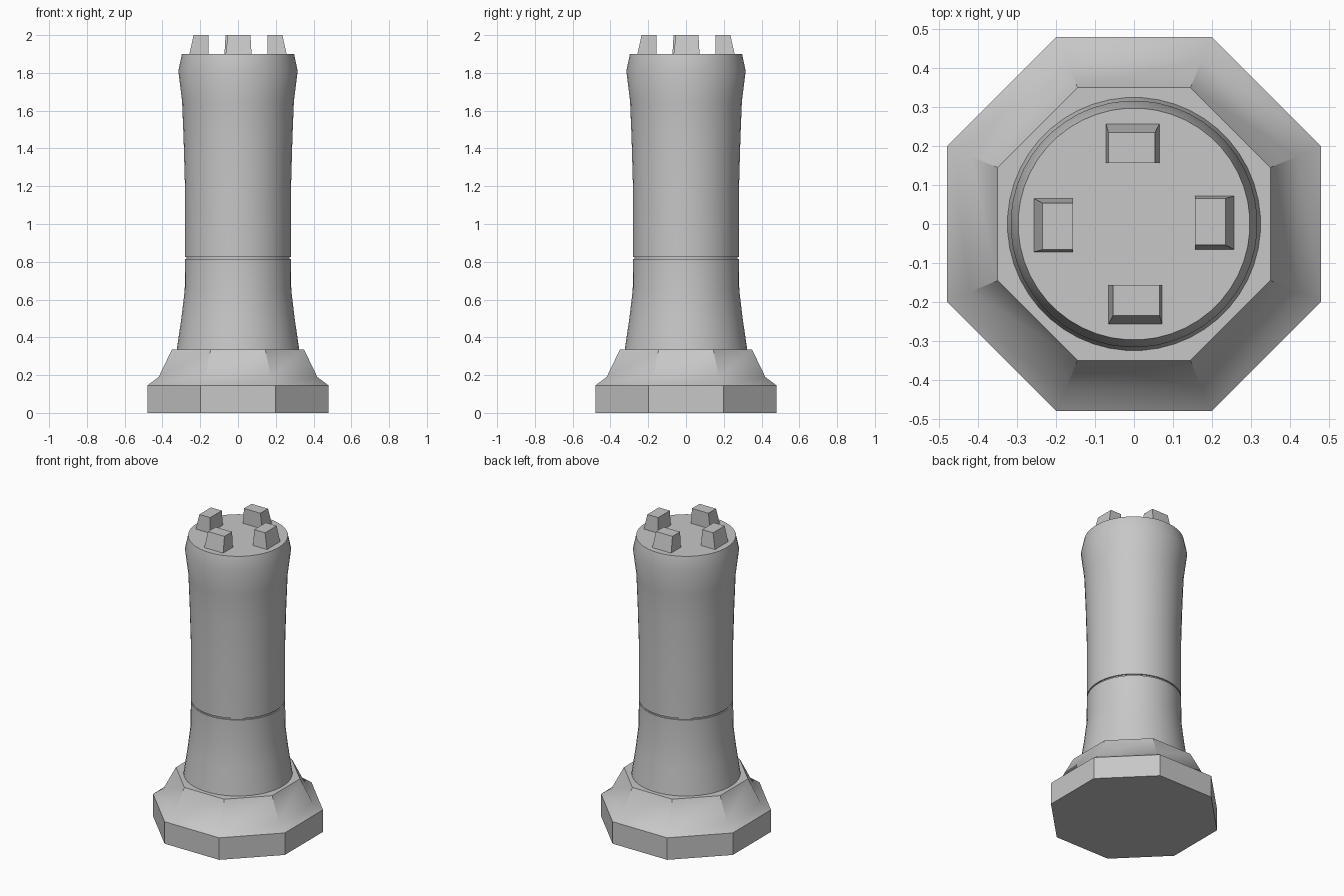
import bpy
import bmesh
from math import cos, sin, pi, radians

cube = bpy.data.objects.get("Cube")
if cube:
    bpy.data.objects.remove(cube, do_unlink=True)

# One plain stone colour
stone = bpy.data.materials.new("stone_grey")
stone.use_nodes = True
COLOUR = (0.57, 0.57, 0.57, 1)
stone.diffuse_color = COLOUR
stone.node_tree.nodes["Principled BSDF"].inputs["Base Color"].default_value = COLOUR


def finish(name, bm):
    bmesh.ops.recalc_face_normals(bm, faces=bm.faces)
    mesh = bpy.data.meshes.new(name)
    bm.to_mesh(mesh)
    bm.free()
    mesh.materials.append(stone)
    obj = bpy.data.objects.new(name, mesh)
    bpy.context.collection.objects.link(obj)
    bpy.ops.object.select_all(action="DESELECT")
    obj.select_set(True)
    bpy.context.view_layer.objects.active = obj
    bpy.ops.object.shade_smooth_by_angle(angle=radians(30))
    return obj


def lathe(name, profile, sides):
    """Closed solid from (apothem, height) rings, with flats facing the axes."""
    bm = bmesh.new()
    rings = []
    for apothem, z in profile:
        r = apothem / cos(pi / sides)
        angles = [2 * pi * (i + 0.5) / sides for i in range(sides)]
        rings.append([bm.verts.new((r * cos(a), r * sin(a), z)) for a in angles])
    for low, high in zip(rings, rings[1:]):
        for i in range(sides):
            j = (i + 1) % sides
            bm.faces.new((low[i], low[j], high[j], high[i]))
    bm.faces.new(rings[0])
    bm.faces.new(rings[-1])
    return finish(name, bm)


# Octagonal foot: plinth, sloping ledge and tapered collar
lathe("octagonal_base", [(0.48, 0), (0.48, 0.145), (0.42, 0.19), (0.35, 0.335)], 8)

# Round shaft, split by a fine groove
lathe("lower_shaft", [(0.325, 0.33), (0.30, 0.5), (0.282, 0.65), (0.281, 0.815)], 48)
lathe("shaft_groove", [(0.273, 0.81), (0.273, 0.83)], 48)
lathe("upper_shaft", [(0.281, 0.825), (0.281, 1.2), (0.288, 1.45), (0.296, 1.65),
                      (0.316, 1.81), (0.297, 1.9)], 48)

# Four battlements, tapered on the outside and flanks
for k, side in enumerate(("left", "back", "right", "front")):
    bm = bmesh.new()
    a = k * pi / 2
    rings = []
    for outer, y0, y1, z in ((0.258, -0.066, 0.072, 1.895), (0.235, -0.054, 0.066, 2.0)):
        corners = [(0.156, y0), (outer, y0), (outer, y1), (0.156, y1)]
        rings.append([bm.verts.new((x * cos(a) - y * sin(a), x * sin(a) + y * cos(a), z))
                      for x, y in corners])
    low, high = rings
    bm.faces.new(low)
    bm.faces.new(high)
    for i in range(4):
        j = (i + 1) % 4
        bm.faces.new((low[i], low[j], high[j], high[i]))
    finish(side + "_battlement", bm)
